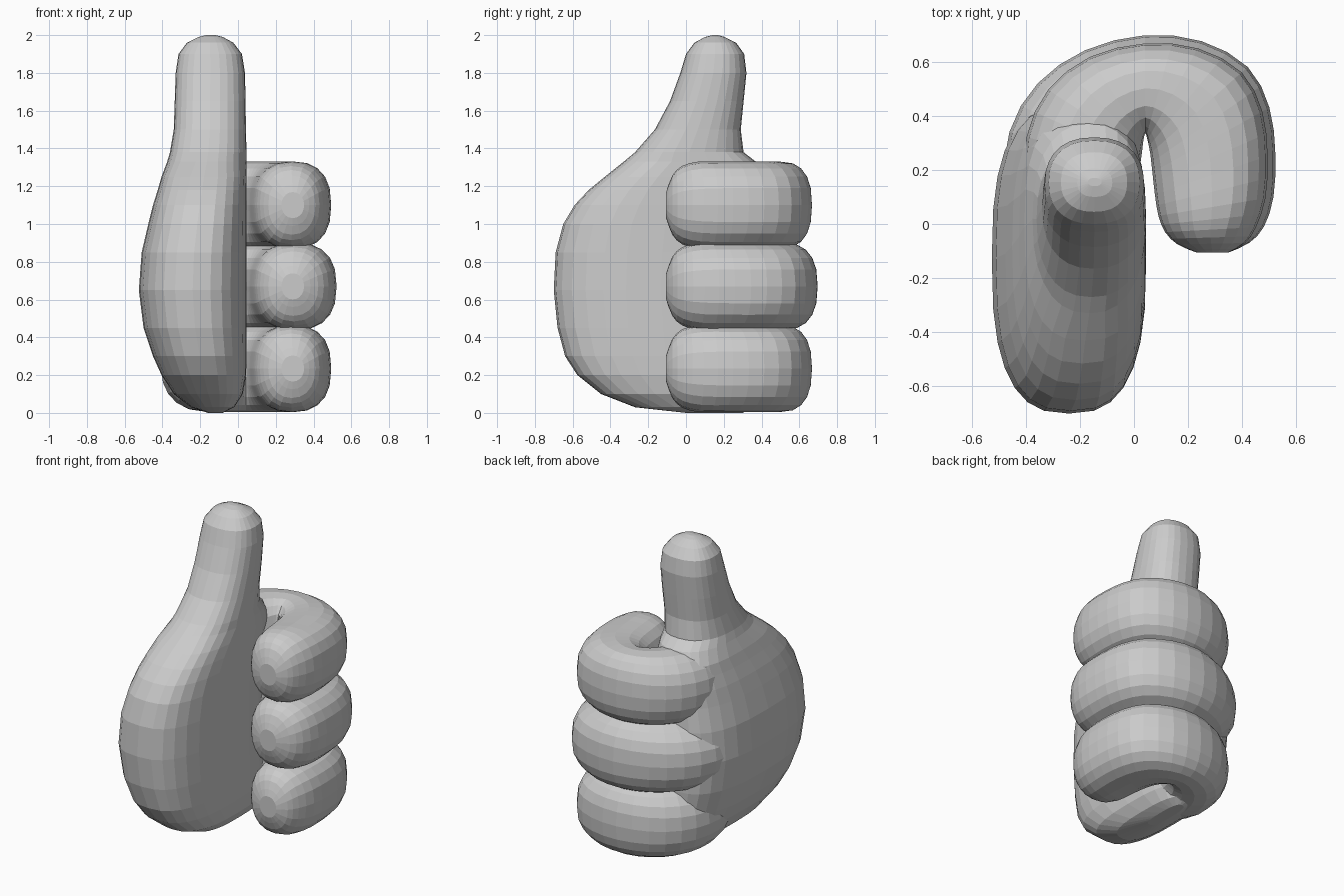
import bpy, bmesh, math
from mathutils import Vector

if "Cube" in bpy.data.objects:
    bpy.data.objects.remove(bpy.data.objects["Cube"])


def superellipse(n, power):
    """Unit rounded-square outline."""
    pts = []
    for i in range(n):
        a = 2 * math.pi * i / n
        c, s = math.cos(a), math.sin(a)
        pts.append((math.copysign(abs(c) ** (2 / power), c),
                    math.copysign(abs(s) ** (2 / power), s)))
    return pts


def refine(rows):
    """Insert a smooth in-between row after every row."""
    out = []
    for i in range(len(rows) - 1):
        a, d = rows[max(i - 1, 0)], rows[min(i + 2, len(rows) - 1)]
        b, c = rows[i], rows[i + 1]
        out += [b, tuple((9 * (q + r) - p - s) / 16
                         for p, q, r, s in zip(a, b, c, d))]
    return out + [rows[-1]]


def loft(name, rings):
    """Skin a list of equal-length rings and cap both ends."""
    bm = bmesh.new()
    vs = [[bm.verts.new(p) for p in r] for r in rings]
    n = len(rings[0])
    for a, b in zip(vs, vs[1:]):
        for i in range(n):
            j = (i + 1) % n
            bm.faces.new((a[i], a[j], b[j], b[i]))
    bm.faces.new(vs[0])
    bm.faces.new(vs[-1])
    bmesh.ops.recalc_face_normals(bm, faces=bm.faces[:])
    me = bpy.data.meshes.new(name)
    bm.to_mesh(me)
    bm.free()
    ob = bpy.data.objects.new(name, me)
    bpy.context.collection.objects.link(ob)
    return ob


# palm and thumb: stacked sections (z, x min, x max, y min, y max)
sections = [
    (0.00, -0.16, -0.08, 0.00, 0.30), (0.03, -0.25, -0.02, -0.27, 0.36),
    (0.10, -0.34, 0.025, -0.45, 0.40), (0.20, -0.405, 0.043, -0.575, 0.42),
    (0.30, -0.45, 0.045, -0.64, 0.43), (0.45, -0.50, 0.045, -0.68, 0.44),
    (0.65, -0.525, 0.045, -0.70, 0.44), (0.85, -0.51, 0.045, -0.69, 0.44),
    (1.00, -0.475, 0.045, -0.65, 0.43), (1.10, -0.45, 0.045, -0.59, 0.43),
    (1.18, -0.425, 0.045, -0.515, 0.42), (1.25, -0.405, 0.045, -0.43, 0.41),
    (1.33, -0.375, 0.045, -0.33, 0.37), (1.38, -0.36, 0.045, -0.27, 0.305),
    (1.50, -0.34, 0.042, -0.165, 0.29), (1.65, -0.335, 0.04, -0.085, 0.305),
    (1.80, -0.33, 0.037, -0.03, 0.32), (1.90, -0.315, 0.021, 0.00, 0.308),
    (1.96, -0.27, -0.025, 0.045, 0.265), (1.99, -0.21, -0.08, 0.10, 0.205),
    (2.00, -0.17, -0.12, 0.14, 0.17)]
rings = []
for z, x0, x1, y0, y1 in sections:
    power = 2.7 if z < 1.3 else 2.35
    rings.append([((x0 + x1) / 2 + u * (x1 - x0) / 2,
                   (y0 + y1) / 2 + v * (y1 - y0) / 2, z)
                  for u, v in superellipse(28, power)])
hand = loft("thumbs_up_hand", rings)

# curled fingers in plan:
# (outer x, outer y, inner x, inner y, height factor, trim factor, squareness)
path = [(-0.34, -0.12, -0.10, -0.12, 0.5, 2.6, 2.1),
        (-0.47, 0.12, 0.00, 0.10, 0.9, 2.6, 2.1),
        (-0.46, 0.34, 0.02, 0.20, 0.98, 2.2, 2.2),
        (-0.355, 0.52, 0.03, 0.27, 1, 1.5, 2.3),
        (-0.18, 0.642, 0.035, 0.31, 1, 1, 2.4),
        (0.04, 0.697, 0.042, 0.335, 1, 1, 2.5),
        (0.25, 0.675, 0.05, 0.31, 1, 1, 2.5),
        (0.42, 0.58, 0.06, 0.26, 1, 1, 2.5),
        (0.50, 0.43, 0.068, 0.19, 1, 1, 2.5),
        (0.522, 0.26, 0.077, 0.11, 1, 1, 2.5),
        (0.515, 0.10, 0.09, 0.03, 1, 1, 2.4),
        (0.48, -0.01, 0.115, -0.03, 0.9, 1, 2.3),
        (0.425, -0.07, 0.16, -0.075, 0.68, 0.5, 2.2),
        (0.35, -0.105, 0.23, -0.105, 0.3, 0, 2.1)]


def finger(name, zc, inset):
    rings = []
    for ox, oy, ix, iy, h, trim, power in refine(path):
        outer, inner = Vector((ox, oy, zc)), Vector((ix, iy, zc))
        outer -= (outer - inner).normalized() * trim * inset
        mid, half = (outer + inner) / 2, (outer - inner) / 2
        rings.append([mid + half * u + Vector((0, 0, v * 0.23 * h))
                      for u, v in superellipse(20, power)])
    return loft(name, rings)


fingers = [finger("lower_finger", 0.235, 0.03),
           finger("middle_finger", 0.67, 0.0),
           finger("upper_finger", 1.10, 0.03)]

# weld the fingers into the palm
bpy.context.view_layer.objects.active = hand
for f in fingers:
    mod = hand.modifiers.new("weld", 'BOOLEAN')
    mod.operation = 'UNION'
    mod.solver = 'EXACT'
    mod.object = f
    bpy.ops.object.modifier_apply(modifier=mod.name)
    bpy.data.objects.remove(f, do_unlink=True)
